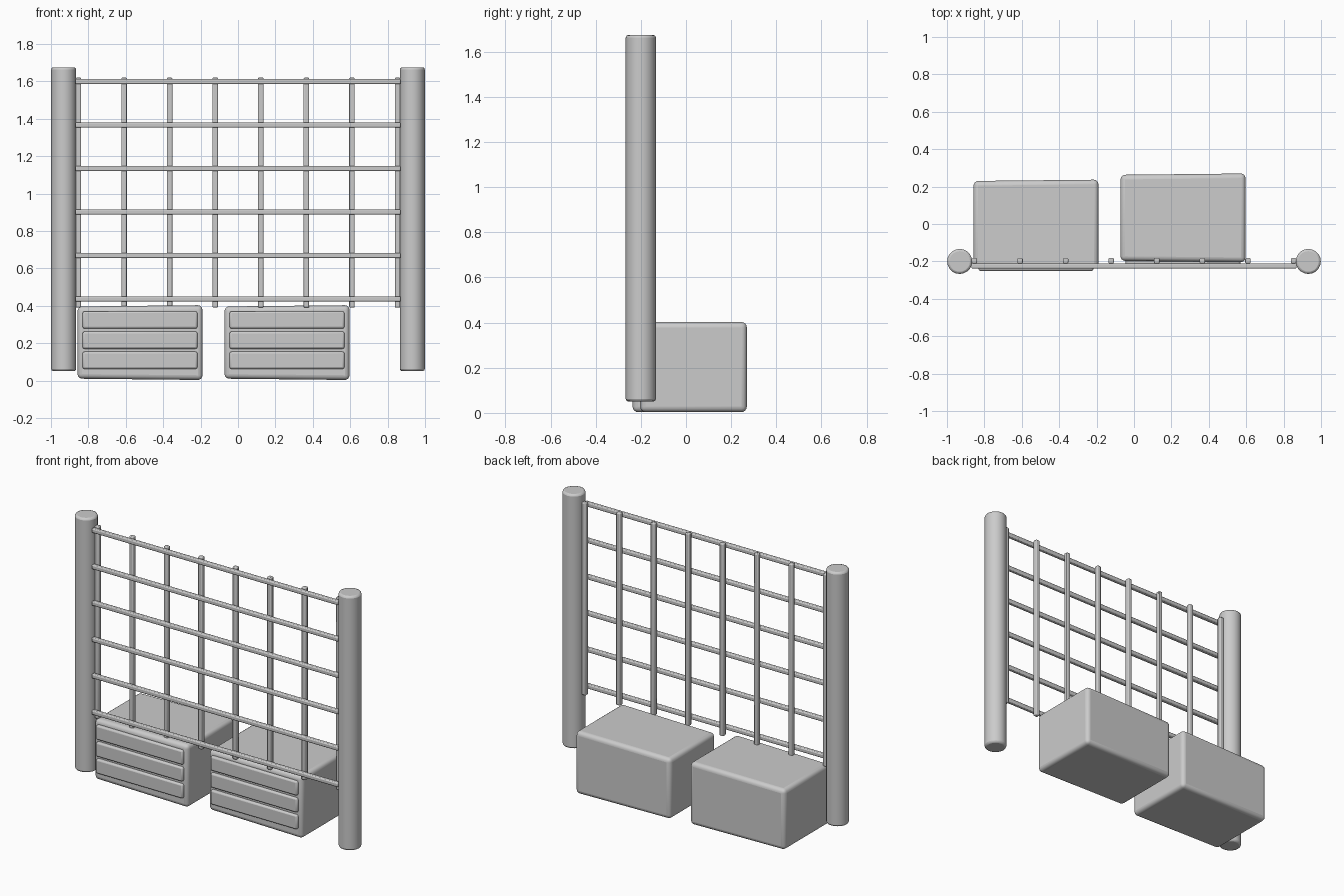
import bpy, bmesh
from mathutils import Matrix, Vector

cube = bpy.data.objects.get("Cube")
if cube:
    bpy.data.objects.remove(cube, do_unlink=True)

grey = bpy.data.materials.new("plain grey")
grey.use_nodes = True
colour = (0.6, 0.6, 0.6, 1)
grey.diffuse_color = colour
grey.node_tree.nodes["Principled BSDF"].inputs["Base Color"].default_value = colour


def finish(name, bm, bevel, segments=3):
    mesh = bpy.data.meshes.new(name)
    bm.to_mesh(mesh)
    bm.free()
    mesh.materials.append(grey)
    obj = bpy.data.objects.new(name, mesh)
    bpy.context.collection.objects.link(obj)
    mod = obj.modifiers.new("rounded edges", "BEVEL")
    mod.width, mod.segments = bevel, segments
    mod.limit_method, mod.angle_limit = "ANGLE", 0.7
    bpy.ops.object.select_all(action="DESELECT")
    obj.select_set(True)
    bpy.context.view_layer.objects.active = obj
    bpy.ops.object.shade_smooth_by_angle(angle=0.7)
    return obj


def box(name, low, high, bevel, segments=3, flare=0):
    """Rounded box; flare enlarges the +x end in depth and height."""
    low, high = Vector(low), Vector(high)
    mid, size = (low + high) / 2, high - low
    bm = bmesh.new()
    bmesh.ops.create_cube(bm, size=1)
    for v in bm.verts:
        inset = flare if v.co.x < 0 else 0
        side = v.co.copy()
        v.co = mid + side * size
        v.co.y -= inset * (1 if side.y > 0 else -1)
        v.co.z -= inset * (1 if side.z > 0 else -1)
    return finish(name, bm, bevel, segments)


def post(name, x):
    bm = bmesh.new()
    bmesh.ops.create_cone(bm, cap_ends=True, segments=20, radius1=0.067, radius2=0.067,
                          depth=1.625, matrix=Matrix.Translation((x, -0.2, 0.8625)))
    finish(name, bm, 0.012, 2)


# Round end posts
post("right_post", -0.932)
post("left_post", 0.932)

# Upright bars behind the rails
for i in range(8):
    x = -0.853 + i * 0.2437
    box(f"upright_bar_{i + 1}", (x - 0.0145, -0.211, 0.39), (x + 0.0145, -0.182, 1.62), 0.006, 2)

# Level rails
for i in range(6):
    z = 0.436 + i * 0.2325
    box(f"level_rail_{i + 1}", (-0.87, -0.238, z - 0.0135), (0.87, -0.211, z + 0.0135), 0.006, 2)

# Crates, each with three raised slats on its front
for side, x, y in (("right", -0.858, -0.237), ("left", -0.072, -0.204)):
    box(f"{side}_crate", (x, y, 0.003), (x + 0.668, y + 0.474, 0.403), 0.025, 4, 0.007)
    for i in range(3):
        z = 0.062 + i * 0.108
        box(f"{side}_crate_slat_{i + 1}", (x + 0.027, y - 0.014, z),
            (x + 0.641, y + 0.03, z + 0.092), 0.01, 2)
